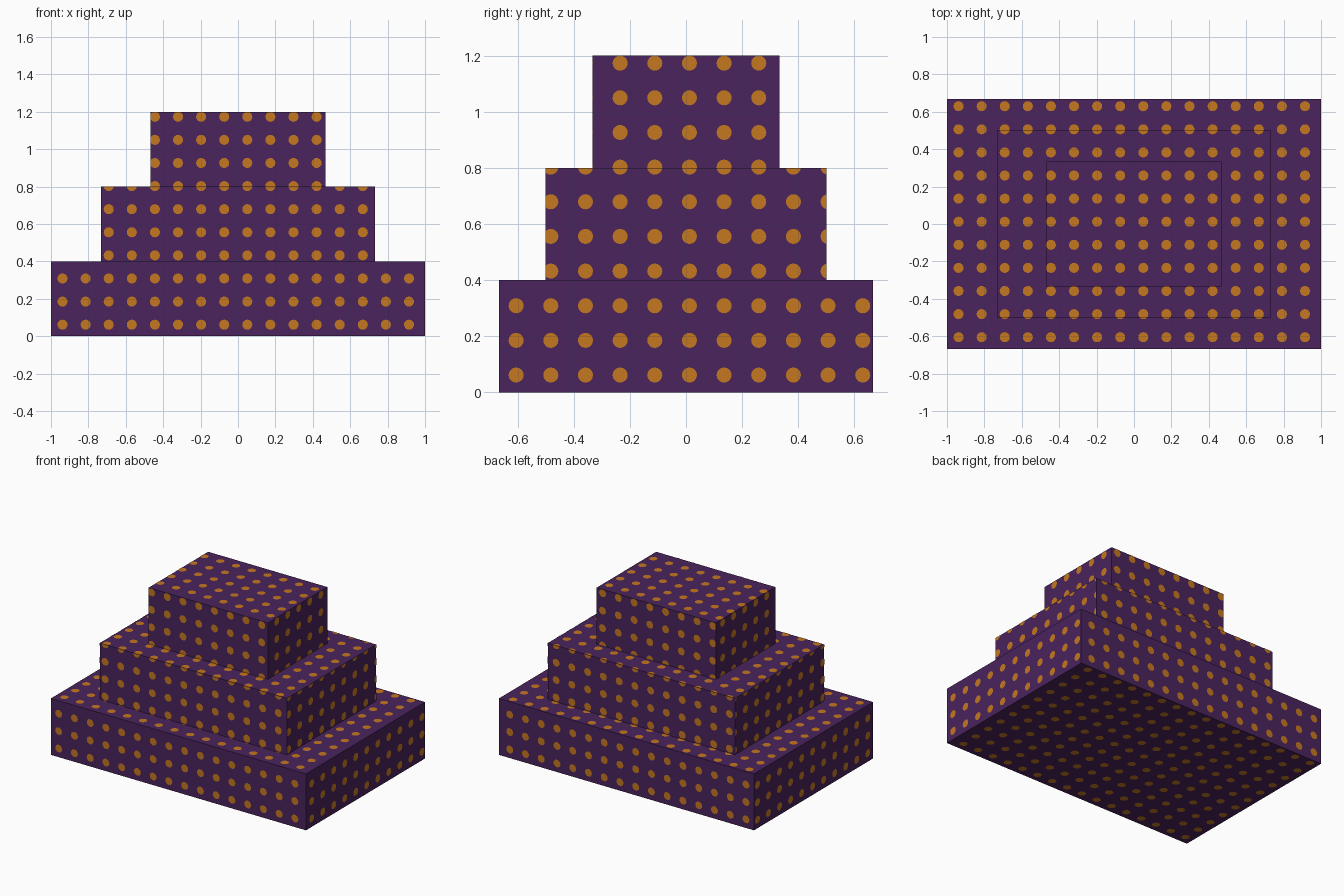
import bpy, bmesh, math
from mathutils import Vector

if "Cube" in bpy.data.objects:
    bpy.data.objects.remove(bpy.data.objects["Cube"])

# half width, half depth, bottom, top of each tier
TIERS = [("lower", 1.0, 0.667, 0.0, 0.4),
         ("middle", 0.733, 0.5, 0.4, 0.8),
         ("upper", 0.467, 0.333, 0.8, 1.2)]
STEP = 0.1235                      # dot spacing
RADIUS = 0.027
LIFT = 0.0015                      # dots sit just proud of the faces
ORIGIN = (-1 + STEP / 2, -0.667 + STEP / 2, STEP / 2)


def material(name, rgb):
    m = bpy.data.materials.new(name)
    m.diffuse_color = (*rgb, 1)
    m.use_nodes = True
    m.node_tree.nodes["Principled BSDF"].inputs["Base Color"].default_value = m.diffuse_color
    return m


purple = material("deep purple", (0.069, 0.017, 0.107))
orange = material("orange", (0.56, 0.188, 0.0145))


def make_object(name, bm, mat):
    me = bpy.data.meshes.new(name)
    bm.to_mesh(me)
    bm.free()
    me.materials.append(mat)
    ob = bpy.data.objects.new(name, me)
    bpy.context.collection.objects.link(ob)
    return ob


def dot_panel(bm, axis, sign, level, ur, vr):
    """Grid of dots on one flat rectangle, trimmed at its borders."""
    u, v = (axis + 1) % 3, (axis + 2) % 3
    part = bmesh.new()
    for i in range(17):
        for j in range(17):
            cu, cv = ORIGIN[u] + i * STEP, ORIGIN[v] + j * STEP
            if not (ur[0] - RADIUS < cu < ur[1] + RADIUS
                    and vr[0] - RADIUS < cv < vr[1] + RADIUS):
                continue
            ring = []
            for k in range(16):
                a = sign * math.tau * k / 16
                p = Vector((0, 0, 0))
                p[axis] = level + sign * LIFT
                p[u] = cu + RADIUS * math.cos(a)
                p[v] = cv + RADIUS * math.sin(a)
                ring.append(part.verts.new(p))
            part.faces.new(ring)
    for ax, limits in ((u, ur), (v, vr)):
        for limit, side in zip(limits, (-1, 1)):
            co, no = Vector((0, 0, 0)), Vector((0, 0, 0))
            co[ax], no[ax] = limit, side
            geom = part.verts[:] + part.edges[:] + part.faces[:]
            bmesh.ops.bisect_plane(part, geom=geom, dist=1e-5, plane_co=co,
                                   plane_no=no, clear_outer=True)
    for f in part.faces:
        bm.faces.new([bm.verts.new(w.co) for w in f.verts])
    part.free()


# stepped body: rings of four corners bridged from bottom to top
bm = bmesh.new()
rings = []
for _, hx, hy, z0, z1 in TIERS:
    for z in (z0, z1):
        rings.append([bm.verts.new((sx * hx, sy * hy, z))
                      for sx, sy in ((-1, -1), (1, -1), (1, 1), (-1, 1))])
for lo, hi in zip(rings, rings[1:]):
    for k in range(4):
        n = (k + 1) % 4
        bm.faces.new((lo[k], lo[n], hi[n], hi[k]))
bm.faces.new(rings[0][::-1])
bm.faces.new(rings[-1])
make_object("stepped_body", bm, purple)

# dots on the walls and ledges of each tier
for t, (name, hx, hy, z0, z1) in enumerate(TIERS):
    bm = bmesh.new()
    for s in (-1, 1):
        dot_panel(bm, 0, s, s * hx, (-hy, hy), (z0, z1))
        dot_panel(bm, 1, s, s * hy, (z0, z1), (-hx, hx))
    if t < 2:
        ix, iy = TIERS[t + 1][1:3]
        dot_panel(bm, 2, 1, z1, (-hx, hx), (-hy, -iy))
        dot_panel(bm, 2, 1, z1, (-hx, hx), (iy, hy))
        dot_panel(bm, 2, 1, z1, (-hx, -ix), (-iy, iy))
        dot_panel(bm, 2, 1, z1, (ix, hx), (-iy, iy))
    else:
        dot_panel(bm, 2, 1, z1, (-hx, hx), (-hy, hy))
    make_object(name + "_tier_dots", bm, orange)

# dots on the underside
bm = bmesh.new()
dot_panel(bm, 2, -1, 0, (-1, 1), (-0.667, 0.667))
make_object("underside_dots", bm, orange)
